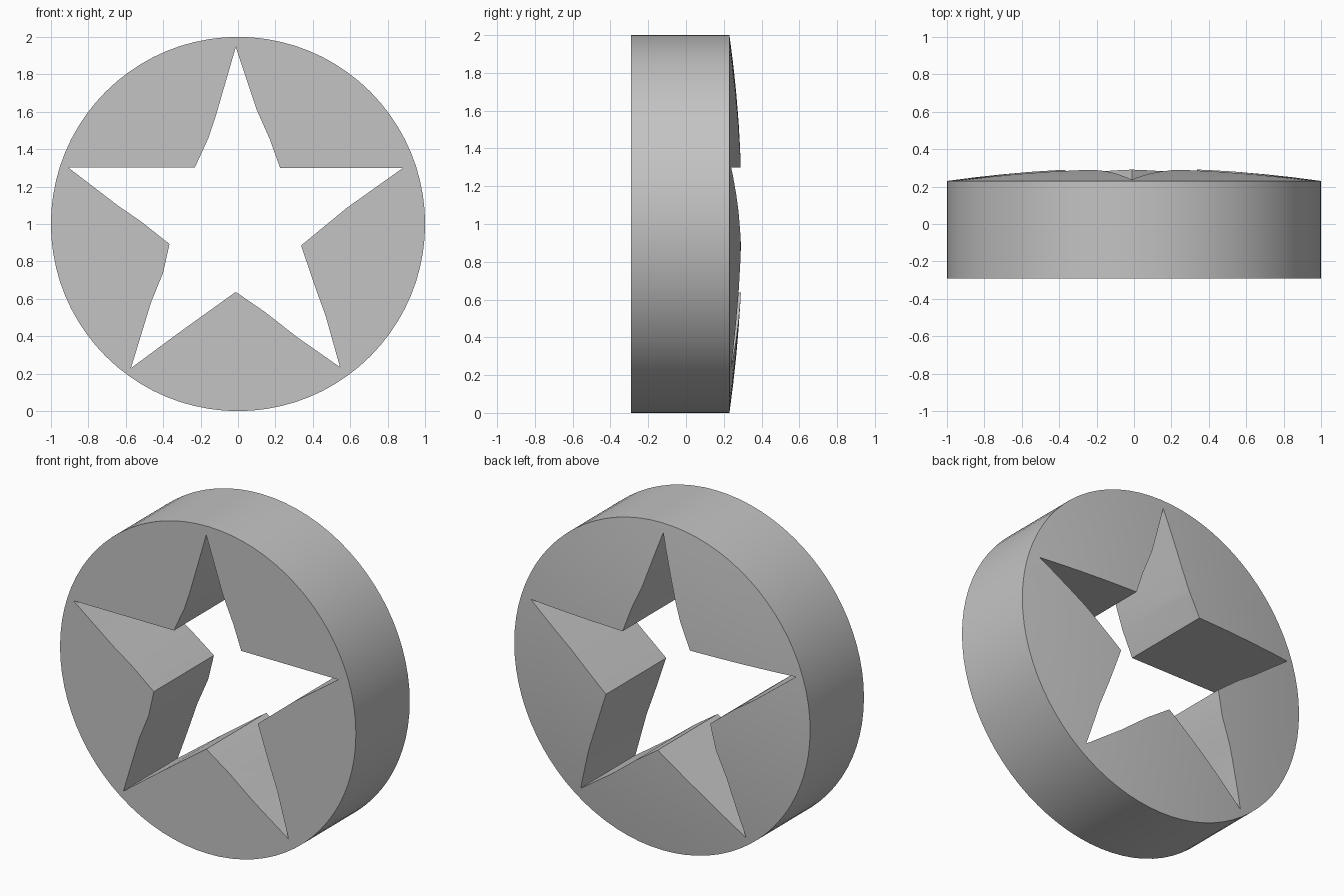
import bpy, bmesh, math

old = bpy.data.objects.get("Cube")
if old:
    bpy.data.objects.remove(old, do_unlink=True)

SIDES = 80
FRONT, RIM, DOME = -0.29, 0.23, 0.07


def new_object(name, bm):
    bmesh.ops.recalc_face_normals(bm, faces=bm.faces)
    mesh = bpy.data.meshes.new(name)
    bm.to_mesh(mesh)
    bm.free()
    ob = bpy.data.objects.new(name, mesh)
    bpy.context.collection.objects.link(ob)
    return ob


# Single flat grey
grey = bpy.data.materials.new("plain grey")
grey.use_nodes = True
color = (0.55, 0.55, 0.55, 1)
grey.diffuse_color = color
grey.node_tree.nodes["Principled BSDF"].inputs["Base Color"].default_value = color


# Round disc: flat front, gently domed back
def ring(bm, r, y):
    angles = [2 * math.pi * i / SIDES for i in range(SIDES)]
    return [bm.verts.new((r * math.cos(a), y, 1 + r * math.sin(a))) for a in angles]


bm = bmesh.new()
radii = [1, 0.85, 0.7, 0.55, 0.4, 0.2]
rings = [ring(bm, 1, FRONT)]
rings += [ring(bm, r, RIM + DOME * (1 - r * r)) for r in radii]
for a, b in zip(rings, rings[1:]):
    for i in range(SIDES):
        j = (i + 1) % SIDES
        bm.faces.new((a[i], a[j], b[j], b[i]))
bm.faces.new(rings[0])
bm.faces.new(rings[-1])
disc = new_object("star_cut_disc", bm)
disc.data.materials.append(grey)

# Star-shaped cutter with slightly bowed edges
star = [(-0.012, 1.945), (0.1, 1.61), (0.171, 1.45), (0.225, 1.3),
        (0.882, 1.3), (0.58, 1.085), (0.337, 0.885),
        (0.417, 0.65), (0.468, 0.51), (0.545, 0.235),
        (0.315, 0.396), (0.144, 0.53), (-0.012, 0.637),
        (-0.283, 0.443), (-0.572, 0.23), (-0.465, 0.58),
        (-0.4, 0.74), (-0.366, 0.893), (-0.524, 1.018),
        (-0.636, 1.094), (-0.909, 1.303), (-0.23, 1.303),
        (-0.16, 1.455), (-0.118, 1.58)]
bm = bmesh.new()
face = bm.faces.new([bm.verts.new((x, -0.6, z)) for x, z in star])
out = bmesh.ops.extrude_face_region(bm, geom=[face], use_keep_orig=True)
moved = [v for v in out["geom"] if isinstance(v, bmesh.types.BMVert)]
bmesh.ops.translate(bm, verts=moved, vec=(0, 1.2, 0))
cutter = new_object("star_cutter", bm)
cutter.hide_render = True

# Cut the star through the disc and apply it
cut = disc.modifiers.new("star hole", "BOOLEAN")
cut.operation = "DIFFERENCE"
cut.solver = "EXACT"
cut.object = cutter
bpy.ops.object.select_all(action="DESELECT")
bpy.context.view_layer.objects.active = disc
disc.select_set(True)
bpy.ops.object.modifier_apply(modifier=cut.name)
bpy.data.objects.remove(cutter, do_unlink=True)
bpy.ops.object.shade_smooth_by_angle(angle=math.radians(15))
